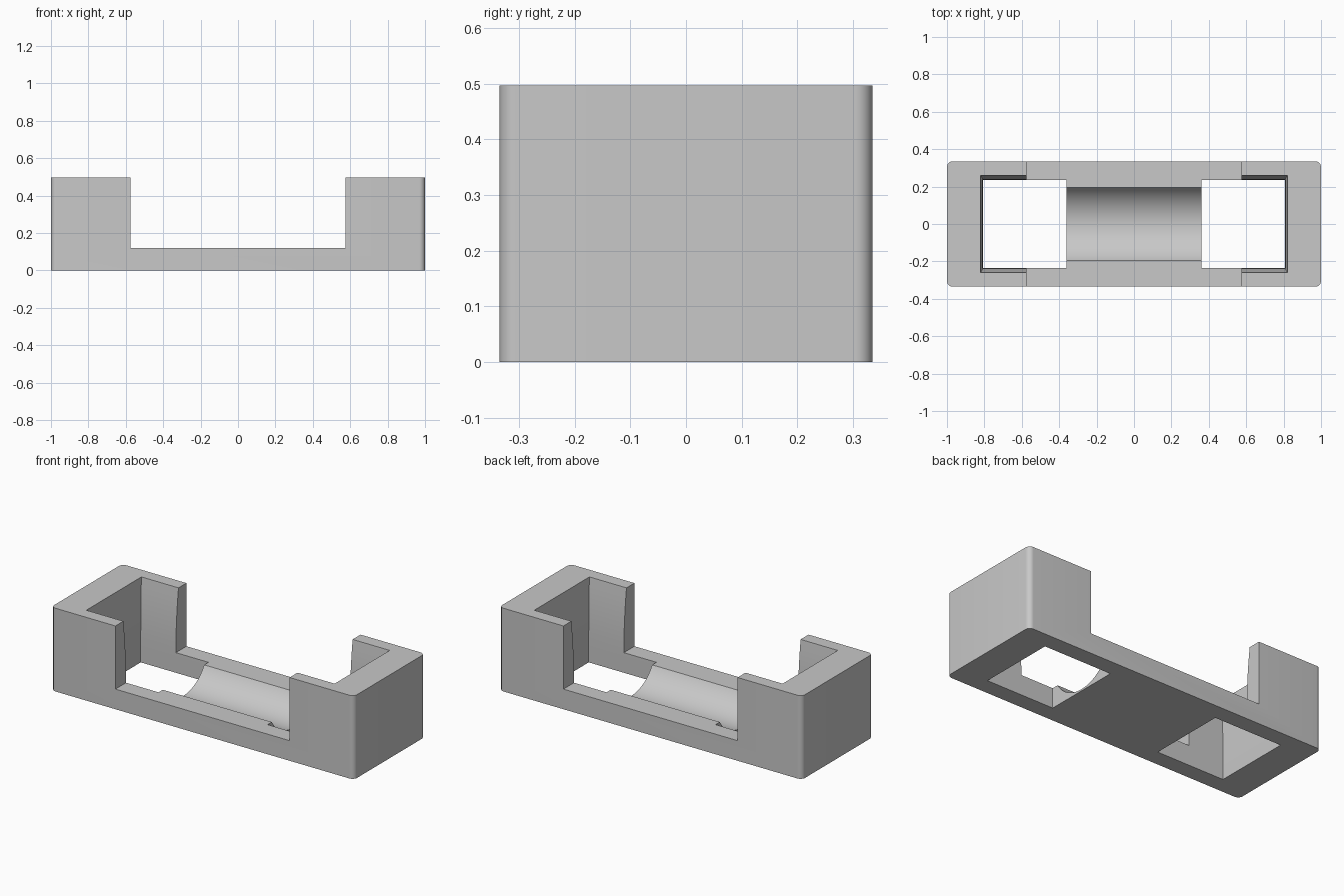
import bpy, bmesh, math
from mathutils import Matrix

if "Cube" in bpy.data.objects:
    bpy.data.objects.remove(bpy.data.objects["Cube"], do_unlink=True)

W, D, H = 2.0, 0.67, 0.497      # overall size
RAIL = 0.12                     # height of the low middle rails
GAP = 0.575                     # half length of the low middle

grey = bpy.data.materials.new("plain grey")
grey.use_nodes = True
colour = (0.58, 0.58, 0.58, 1)
grey.diffuse_color = colour
grey.node_tree.nodes["Principled BSDF"].inputs["Base Color"].default_value = colour


def make_object(name, bm):
    bmesh.ops.recalc_face_normals(bm, faces=bm.faces)
    mesh = bpy.data.meshes.new(name)
    bm.to_mesh(mesh)
    bm.free()
    mesh.materials.append(grey)
    ob = bpy.data.objects.new(name, mesh)
    bpy.context.collection.objects.link(ob)
    return ob


def box(name, size, centre, corner=0):
    bm = bmesh.new()
    bmesh.ops.create_cube(bm, size=1)
    bmesh.ops.scale(bm, vec=size, verts=bm.verts)
    bmesh.ops.translate(bm, vec=centre, verts=bm.verts)
    if corner:
        upright = [e for e in bm.edges
                   if abs(e.verts[0].co.z - e.verts[1].co.z) > 0.1]
        bmesh.ops.bevel(bm, geom=upright, offset=corner, segments=8,
                        profile=0.5, affect='EDGES')
    return make_object(name, bm)


def pocket(name, side):
    """Rectangular well whose walls flare gently outward to the top."""
    bm = bmesh.new()
    levels = [-0.05, RAIL] + [RAIL + (H - RAIL) * i / 8 for i in range(1, 9)] + [H + 0.05]
    rings = []
    for z in levels:
        t = min(max((z - RAIL) / (H - RAIL), 0), 1) ** 2
        x, y = 0.807 + 0.013 * t, 0.235 + 0.025 * t
        corners = [(0.36, -y), (x, -y), (x, y), (0.36, y)]
        rings.append([bm.verts.new((side * cx, cy, z)) for cx, cy in corners])
    for low, high in zip(rings, rings[1:]):
        for i in range(4):
            j = (i + 1) % 4
            bm.faces.new((low[i], low[j], high[j], high[i]))
    bm.faces.new(rings[0])
    bm.faces.new(rings[-1])
    return make_object(name, bm)


def trough(name, half_width, depth):
    """Cylinder lying along x that hollows the bridge."""
    radius = (half_width ** 2 + depth ** 2) / (2 * depth)
    bm = bmesh.new()
    turn = (Matrix.Translation((0, 0, RAIL - depth + radius))
            @ Matrix.Rotation(math.pi / 2, 4, 'Y'))
    bmesh.ops.create_cone(bm, cap_ends=True, segments=96, radius1=radius,
                          radius2=radius, depth=0.8, matrix=turn)
    return make_object(name, bm)


# Body with rounded upright corners
body = box("holder_body", (W, D, H), (0, 0, H / 2), corner=0.03)

# Low middle, end wells and curved cradle are cut away
cutters = [
    box("middle_cutter", (2 * GAP, 1, 1), (0, 0, RAIL + 0.5)),
    pocket("left_well_cutter", 1),
    pocket("right_well_cutter", -1),
    trough("cradle_cutter", 0.195, 0.11),
]
bpy.ops.object.select_all(action='DESELECT')
body.select_set(True)
bpy.context.view_layer.objects.active = body
for cutter in cutters:
    cutter.hide_render = True
    mod = body.modifiers.new(cutter.name, 'BOOLEAN')
    mod.operation = 'DIFFERENCE'
    mod.solver = 'EXACT'
    mod.object = cutter
    bpy.ops.object.modifier_apply(modifier=mod.name)
    bpy.data.objects.remove(cutter, do_unlink=True)

bpy.ops.object.shade_smooth_by_angle(angle=math.radians(25))
